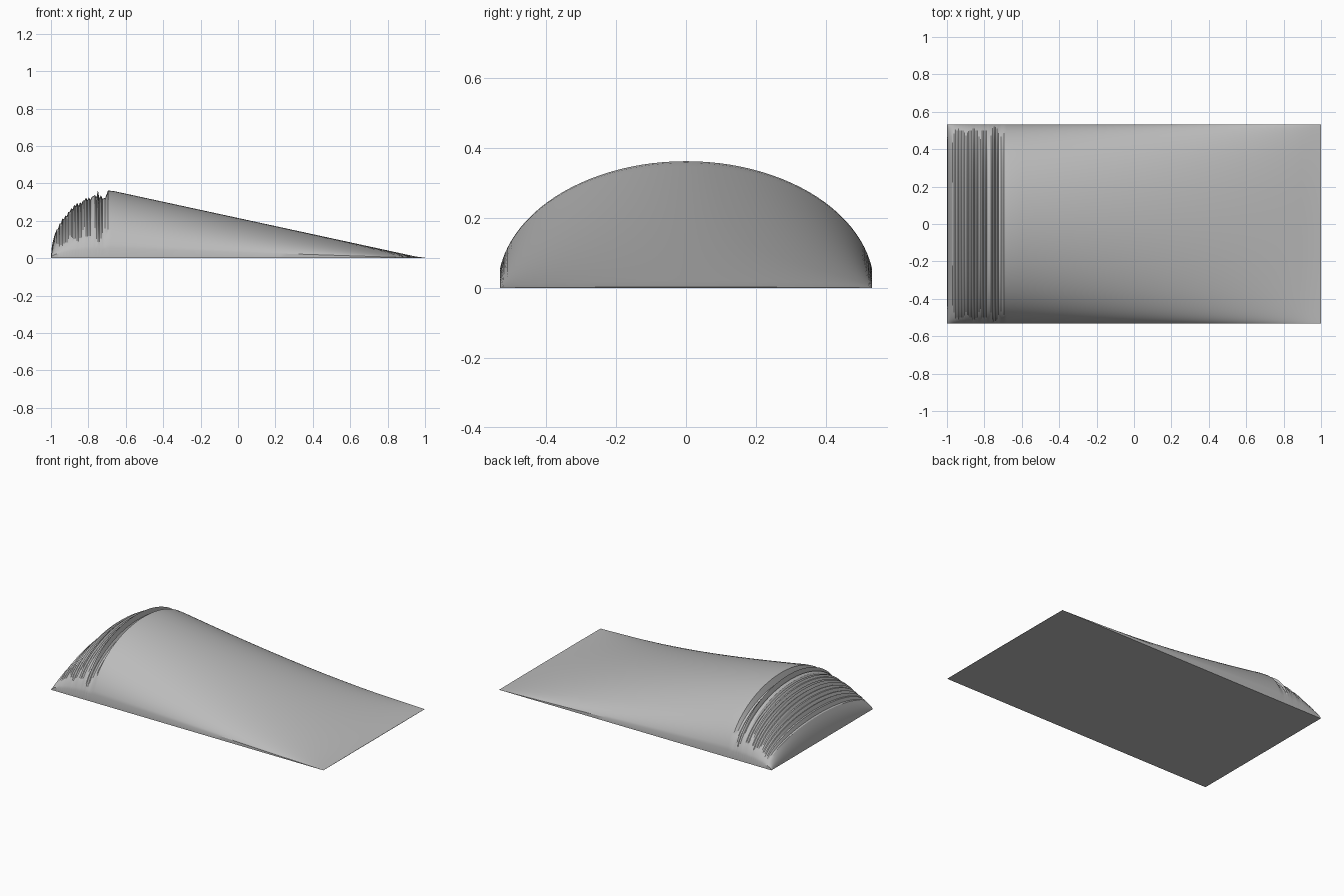
import bpy
import bmesh
import math
import random

cube = bpy.data.objects.get("Cube")
if cube:
    bpy.data.objects.remove(cube, do_unlink=True)

PEAK_X, PEAK_H = -0.68, 0.362   # crest position and height
HALF_WIDTH, ARCH = 0.532, 0.538  # footprint half width, elliptical arch radius
SEGMENTS = 48
rng = random.Random(4)


def crest(x):
    """Smooth ridge height: rounded nose, then a straight taper."""
    if x > PEAK_X:
        return max(PEAK_H * (0.99 - x) / (0.99 - PEAK_X), 0.002)
    t = (PEAK_X - x) / (1 + PEAK_X)
    return max(PEAK_H * math.sqrt(max(1 - t * t, 0)), 0.002)


def stations():
    """Ridge profile as (x, height), with irregular ribs on the nose."""
    points = [(x, crest(x)) for x in (-1, -0.997, -0.99, -0.98)]
    # dips below the smooth ridge, even steps towards the crest
    ribs = 36
    for i in range(ribs):
        x = -0.97 + 0.275 * i / (ribs - 1)
        dip = (0.006 + 0.018 * i / ribs) * rng.random() + (0.013 if i % 2 else 0)
        points.append((x, crest(x) - dip))
    # two tall ribs, the deep groove between them, then the crest
    points = [p for p in points if p[0] < -0.76]
    points += [(-0.757, 0.325), (-0.749, 0.362), (-0.741, 0.32), (-0.733, 0.338),
               (-0.725, 0.318), (-0.71, 0.322), (-0.695, 0.362), (-0.68, 0.36)]
    taper = 32
    points += [(-0.66 + 1.66 * i / taper, crest(-0.66 + 1.66 * i / taper))
               for i in range(taper + 1)]
    return points


def section(x, h):
    """Closed cross-section: arch over short upright side walls."""
    limit = math.asin(HALF_WIDTH / ARCH)
    ring = [(x, -HALF_WIDTH, 0)]
    for i in range(SEGMENTS + 1):
        a = limit * (2 * i / SEGMENTS - 1)
        ring.append((x, ARCH * math.sin(a), h * math.cos(a)))
    ring.append((x, HALF_WIDTH, 0))
    return ring


# Body: loft the sections and cap both ends
bm = bmesh.new()
rings = [[bm.verts.new(p) for p in section(x, h)] for x, h in stations()]
for a, b in zip(rings, rings[1:]):
    for i in range(len(a)):
        j = (i + 1) % len(a)
        bm.faces.new((a[i], a[j], b[j], b[i]))
bm.faces.new(rings[0])
bm.faces.new(rings[-1])
bmesh.ops.recalc_face_normals(bm, faces=bm.faces)

mesh = bpy.data.meshes.new("ribbed_wedge")
bm.to_mesh(mesh)
bm.free()
body = bpy.data.objects.new("ribbed_wedge", mesh)
bpy.context.collection.objects.link(body)

# Plain grey material
grey = bpy.data.materials.new("plain_grey")
grey.use_nodes = True
colour = (0.5, 0.5, 0.5, 1)
grey.diffuse_color = colour
grey.node_tree.nodes["Principled BSDF"].inputs["Base Color"].default_value = colour
mesh.materials.append(grey)

bpy.ops.object.select_all(action="DESELECT")
body.select_set(True)
bpy.context.view_layer.objects.active = body
bpy.ops.object.shade_smooth_by_angle(angle=math.radians(30))
